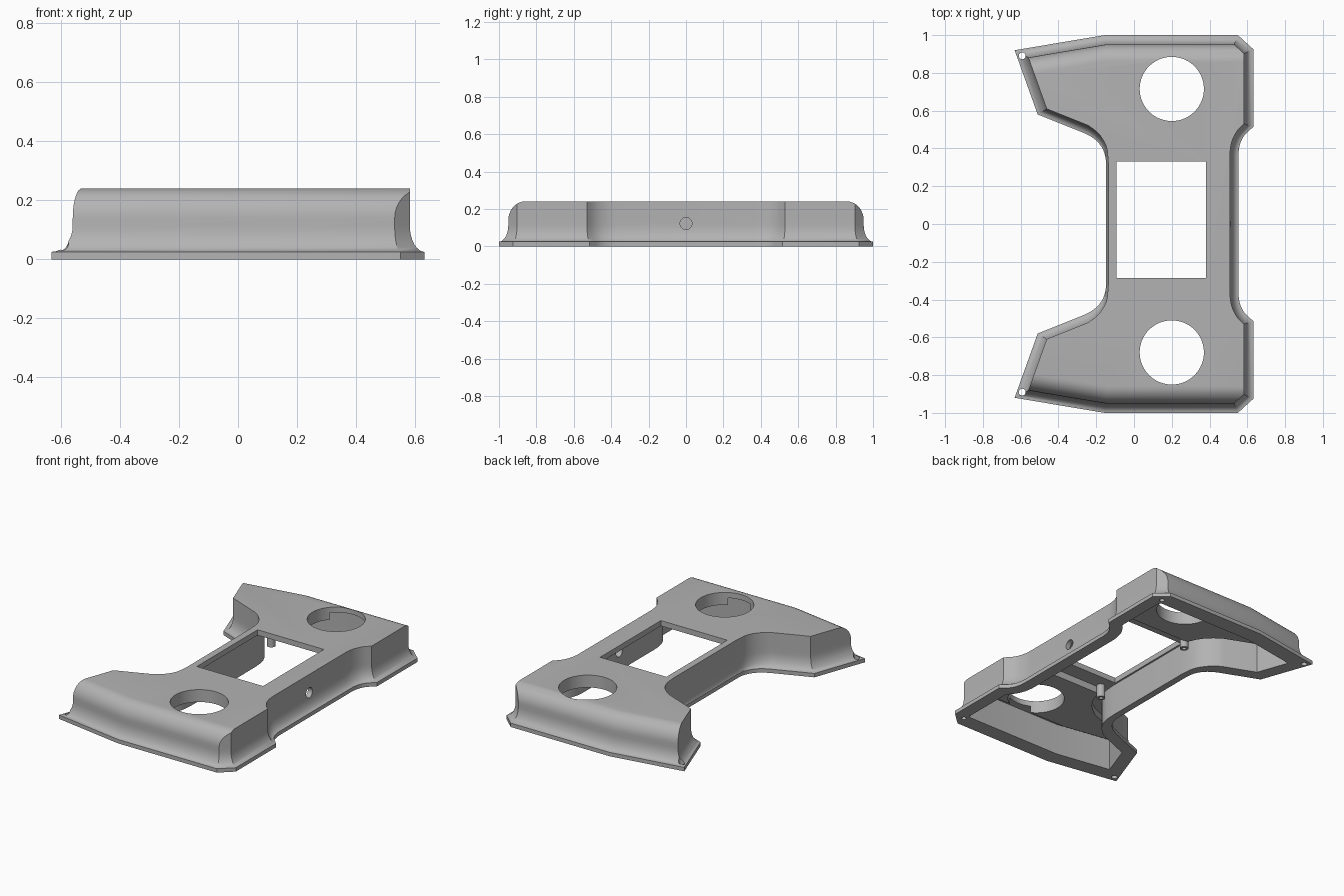
import bpy, bmesh, math
from mathutils import Vector

cube = bpy.data.objects.get("Cube")
if cube:
    bpy.data.objects.remove(cube)

grey = bpy.data.materials.new("plain_grey")
grey.use_nodes = True
grey.diffuse_color = (0.45, 0.45, 0.45, 1)
grey.node_tree.nodes["Principled BSDF"].inputs["Base Color"].default_value = (0.45, 0.45, 0.45, 1)

HEIGHT, RIM = 0.24, 0.025
SIDE, WAIST = 0.045, 0.012
STEPS = 7


def bezier(a, b, c):
    return [Vector(a) * (1 - t) ** 2 + Vector(b) * 2 * t * (1 - t) + Vector(c) * t * t
            for t in (i / STEPS for i in range(STEPS + 1))]


# Half outline, counter-clockwise, with a flare width and rounding flag per edge
right_curve = bezier((0.553, 0.36), (0.553, 0.44), (0.595, 0.48))
left_curve = bezier((-0.26, 0.48), (-0.148, 0.43), (-0.148, 0.32))
corners = [Vector(p) for p in ((0.632, 0.515), (0.632, 0.925), (0.55, 1.0),
                               (-0.155, 1.0), (-0.632, 0.92), (-0.51, 0.58))]
half = right_curve + corners + left_curve
edges = [(SIDE, 0)] * STEPS + [(SIDE, 0), (0.05, 0), (0.05, 0), (0.05, 1), (0.05, 1), (0.055, 0), (SIDE, 0)]
edges += [(SIDE + (WAIST - SIDE) * k / (STEPS - 1), 0) for k in range(STEPS)]
outline = half + [Vector((p.x, -p.y)) for p in reversed(half)]
edge_info = edges + [(WAIST, 0)] + edges[::-1] + [(SIDE, 0)]


def meet(l1, l2):
    (n1, c1), (n2, c2) = l1, l2
    det = n1.x * n2.y - n1.y * n2.x
    return Vector(((c1 * n2.y - c2 * n1.y) / det, (n1.x * c2 - n2.x * c1) / det))


def inset_loop(inset):
    """Move every edge inward by inset(flare, rounded); collapse edges that vanish."""
    n = len(outline)
    lines = []
    for i in range(n):
        d = (outline[(i + 1) % n] - outline[i]).normalized()
        normal = Vector((-d.y, d.x))
        lines.append((normal, normal.dot(outline[i]) + inset(*edge_info[i])))
    pts = []
    for i in range(n):
        a, b = lines[i - 1], lines[i]
        same = a[0].dot(b[0]) > 0.99999
        pts.append(outline[i] + b[0] * inset(*edge_info[i]) if same else meet(a, b))
    for i in range(n):
        j = (i + 1) % n
        if (pts[j] - pts[i]).dot(outline[j] - outline[i]) < 0:
            pts[i] = pts[j] = meet(lines[i - 1], lines[j])
    return pts


def finish(bm, name):
    bmesh.ops.remove_doubles(bm, verts=bm.verts, dist=1e-5)
    bmesh.ops.recalc_face_normals(bm, faces=bm.faces)
    mesh = bpy.data.meshes.new(name)
    bm.to_mesh(mesh)
    bm.free()
    mesh.materials.append(grey)
    ob = bpy.data.objects.new(name, mesh)
    bpy.context.collection.objects.link(ob)
    return ob


def loft(name, levels):
    """Solid stacked from (height, inset function) levels."""
    bm = bmesh.new()
    loops = [[bm.verts.new((p.x, p.y, z)) for p in inset_loop(f)] for z, f in levels]
    n = len(outline)
    for lo, hi in zip(loops, loops[1:]):
        for i in range(n):
            j = (i + 1) % n
            bm.faces.new((lo[i], lo[j], hi[j], hi[i]))
    bm.faces.new(loops[0][::-1])
    bm.faces.new(loops[-1])
    return finish(bm, name)


def box(name, lo, hi):
    bm = bmesh.new()
    bmesh.ops.create_cube(bm, size=1)
    lo, hi = Vector(lo), Vector(hi)
    for v in bm.verts:
        v.co = (lo + hi) / 2 + v.co * (hi - lo)
    return finish(bm, name)


def rod(name, start, end, radius, sides=24):
    bm = bmesh.new()
    start, end = Vector(start), Vector(end)
    bmesh.ops.create_cone(bm, cap_ends=True, segments=sides, radius1=radius, radius2=radius,
                          depth=(end - start).length)
    turn = (end - start).to_track_quat('Z', 'Y')
    for v in bm.verts:
        v.co = turn @ v.co + (start + end) / 2
    return finish(bm, name)


def combine(target, tool, operation):
    mod = target.modifiers.new("cut", 'BOOLEAN')
    mod.object, mod.operation, mod.solver = tool, operation, 'EXACT'
    bpy.context.view_layer.objects.active = target
    bpy.ops.object.modifier_apply(modifier=mod.name)
    bpy.data.objects.remove(tool)


# Outer body: flat rim, concave flare, then rounded shoulders on the two ends
levels = [(0, lambda d, r: 0)]
for k in range(9):
    t = k / 8 * math.pi / 2
    levels.append((RIM + 0.09 * (1 - math.cos(t)), lambda d, r, s=math.sin(t): d * s))
for k in range(10):
    t = k / 9 * math.pi / 2
    levels.append((HEIGHT - 0.1 + 0.1 * math.sin(t),
                   lambda d, r, s=1 - math.cos(t): d + 0.09 * s * r))
shell = loft("cover_shell", levels)

# Hollow underside with thick pads around the round openings
wall = lambda d, r: d + 0.032 + 0.02 * r
combine(shell, loft("cavity", [(-0.1, wall), (0.205, wall)]), 'DIFFERENCE')
pad_edge = lambda d, r: d + 0.09 + 0.03 * r
pads = loft("pads", [(0.16, pad_edge), (0.22, pad_edge)])
combine(pads, box("pad_gap", (-1, -0.39, 0), (1, 0.43, 0.3)), 'DIFFERENCE')
combine(shell, pads, 'UNION')

# Window, round openings and cable hole
combine(shell, box("window", (-0.093, -0.287, 0.1), (0.38, 0.332, 0.4)), 'DIFFERENCE')
for y in (-0.68, 0.715):
    combine(shell, rod("round_opening", (0.2, y, 0.1), (0.2, y, 0.4), 0.17, 64), 'DIFFERENCE')
combine(shell, rod("cable_hole", (0.42, 0, 0.122), (0.7, 0, 0.122), 0.032), 'DIFFERENCE')

# Screw holes in the rim
for side in (-1, 1):
    combine(shell, rod("tip_hole", (-0.592, side * 0.89, -0.1), (-0.592, side * 0.89, 0.1), 0.018), 'DIFFERENCE')
    combine(shell, rod("corner_hole", (0.56, side * 0.93, -0.1), (0.56, side * 0.93, 0.03), 0.015), 'DIFFERENCE')

# Screw posts hanging beside the window
for y in (-0.37, 0.41):
    post = rod("screw_post", (-0.05, y, 0.12), (-0.05, y, 0.215), 0.026)
    combine(post, rod("post_bore", (-0.05, y, 0.1), (-0.05, y, 0.17), 0.012), 'DIFFERENCE')
    combine(shell, post, 'UNION')

bpy.ops.object.select_all(action='DESELECT')
shell.select_set(True)
bpy.context.view_layer.objects.active = shell
bpy.ops.object.shade_smooth_by_angle(angle=math.radians(28))
